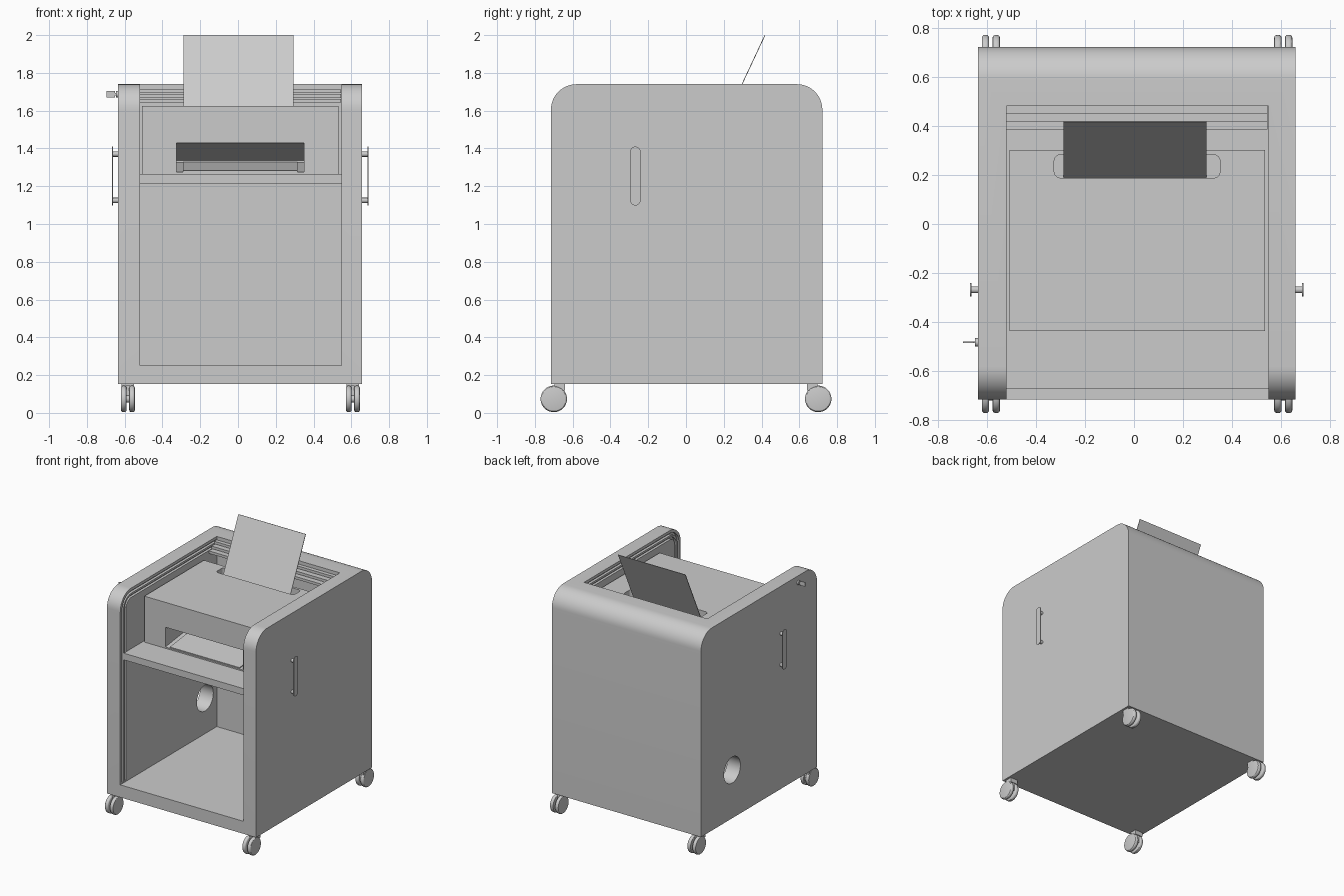
import bpy, bmesh, math

if "Cube" in bpy.data.objects:
    bpy.data.objects.remove(bpy.data.objects["Cube"])

Y0, Y1, Z0, Z1, R = -0.715, 0.722, 0.152, 1.74, 0.135   # cabinet side profile
X0, X1 = -0.635, 0.657                                  # cabinet outer width
IX0, IX1 = -0.52, 0.547                                 # cabinet inner width
BACK = 0.48                                             # front of the thick rear wall


def prism(name, pts, a, b, axis='X', smooth=True):
    """Extrude a (y, z) profile along x, or an (x, y) profile along z."""
    def at(p, t):
        return (t, p[0], p[1]) if axis == 'X' else (p[0], p[1], t)
    bm = bmesh.new()
    lo = [bm.verts.new(at(p, a)) for p in pts]
    hi = [bm.verts.new(at(p, b)) for p in pts]
    n = len(pts)
    bm.faces.new(lo)
    bm.faces.new(hi)
    for i in range(n):
        j = (i + 1) % n
        bm.faces.new((lo[i], lo[j], hi[j], hi[i]))
    bmesh.ops.recalc_face_normals(bm, faces=bm.faces)
    me = bpy.data.meshes.new(name)
    bm.to_mesh(me)
    bm.free()
    ob = bpy.data.objects.new(name, me)
    bpy.context.collection.objects.link(ob)
    if smooth:
        finish(ob)
    return ob


def select(ob):
    bpy.ops.object.select_all(action='DESELECT')
    ob.select_set(True)
    bpy.context.view_layer.objects.active = ob


def finish(ob):
    select(ob)
    bpy.ops.object.shade_smooth_by_angle(angle=math.radians(30))


def rect(y0, y1, z0, z1):
    return [(y0, z0), (y1, z0), (y1, z1), (y0, z1)]


def arc(cy, cz, r, a0, a1, n=12):
    return [(cy + r * math.cos(math.radians(a0 + (a1 - a0) * i / n)),
             cz + r * math.sin(math.radians(a0 + (a1 - a0) * i / n))) for i in range(n + 1)]


def circle(cy, cz, r, n=32):
    return arc(cy, cz, r, 0, 360, n)[:-1]


def rounded(u0, u1, v0, v1, r, n=8):
    return (arc(u1 - r, v1 - r, r, 0, 90, n) + arc(u0 + r, v1 - r, r, 90, 180, n)
            + arc(u0 + r, v0 + r, r, 180, 270, n) + arc(u1 - r, v0 + r, r, 270, 360, n))


def cut(ob, cutter):
    m = ob.modifiers.new('cut', 'BOOLEAN')
    m.operation, m.solver, m.object = 'DIFFERENCE', 'EXACT', cutter
    select(ob)
    bpy.ops.object.modifier_apply(modifier=m.name)
    bpy.data.objects.remove(cutter, do_unlink=True)


# Cabinet: rounded block, opened at front and top
cabinet = prism('cabinet', [(Y0, Z0)] + arc(Y0 + R, Z1 - R, R, 180, 90)
                + arc(Y1 - R, Z1 - R, R, 90, 0) + [(Y1, Z0)], X0, X1, smooth=False)
cut(cabinet, prism('opening', rect(-1, BACK, 0.25, 2), IX0, IX1))


# Roller-door tracks cut into the inner side walls
def track(inset):
    return ([(Y0 + inset, 0.26)] + arc(Y0 + R, Z1 - R, R - inset, 180, 90)
            + [(BACK - 0.01, Z1 - inset)])


for a in (0.022, 0.055):
    cut(cabinet, prism('groove', track(a) + track(a + 0.018)[::-1], IX0 - 0.02, IX1 + 0.02))

# Cable hole in the left wall
cut(cabinet, prism('cable_hole', circle(0.335, 0.53, 0.102, 40), -0.8, -0.4))
finish(cabinet)

# Shelf and the retracted roller-door slats
prism('shelf', rect(-0.672, BACK, 1.213, 1.265), IX0, IX1)
for i in range(3):
    z = 1.705 - 0.025 * i
    prism('door_slat', rect(0.45 - 0.033 * i, BACK, z - 0.012, z + 0.008), IX0, IX1 - 0.003)

# Printer with wedge-shaped output bay and paper slot
printer = prism('printer', rect(-0.435, 0.302, 1.265, 1.625), -0.507, 0.533, smooth=False)
cut(printer, prism('bay', [(-0.5, 1.272), (-0.435, 1.275), (-0.05, 1.325),
                           (-0.05, 1.335), (-0.435, 1.43), (-0.5, 1.446)], -0.325, 0.35))
cut(printer, prism('slot', rounded(-0.325, 0.35, 0.188, 0.282, 0.025), 1.515, 1.7, 'Z'))
finish(printer)

# Output tray lip inside the bay
prism('output_tray', [(-0.43, 1.276), (-0.06, 1.324), (-0.06, 1.329), (-0.43, 1.283)],
      -0.29, 0.315)

# Sheet of paper leaning back out of the slot
prism('paper_sheet', [(0.190, 1.517), (0.194, 1.516), (0.420, 1.999), (0.416, 2.0)],
      -0.288, 0.295)

# Side handles: stadium plate on two posts
for side, x in ((-1, X0), (1, X1)):
    prism('handle_bar', rounded(-0.295, -0.241, 1.098, 1.41, 0.0269),
          x + side * 0.028, x + side * 0.033)
    for z in (1.125, 1.37):
        prism('handle_post', circle(-0.268, z, 0.014, 20), x, x + side * 0.029)

# Lock and key near the top of the left side
prism('lock', circle(-0.482, 1.687, 0.017, 20), X0 - 0.012, X0)
prism('key_shaft', rect(-0.485, -0.479, 1.68, 1.694), X0 - 0.03, X0)
key = [(-0.697, -0.485), (-0.652, -0.485), (-0.652, -0.479), (-0.697, -0.479)]
prism('key_head', key, 1.671, 1.704, 'Z')

# Twin-wheel casters
for cx in (-0.583, 0.608):
    for sy in (-1, 1):
        cy = 0.70 * sy
        for s in (-1, 1):
            w = prism('caster_wheel', circle(cy, 0.074, 0.07), cx + s * 0.007, cx + s * 0.037,
                      smooth=False)
            b = w.modifiers.new('round', 'BEVEL')
            b.width, b.segments = 0.011, 3
            select(w)
            bpy.ops.object.modifier_apply(modifier='round')
            finish(w)
        prism('caster_axle', circle(cy, 0.074, 0.02, 16), cx - 0.01, cx + 0.01)
        prism('caster_hood', [(cy - sy * 0.055, 0.06), (cy + sy * 0.01, 0.06),
                              (cy + sy * 0.01, 0.145), (cy - sy * 0.055, 0.145)],
              cx - 0.01, cx + 0.01)
        prism('caster_mount', rect(*sorted((cy - sy * 0.06, cy - sy * 0.005)), 0.118, 0.153),
              cx - 0.033, cx + 0.033)
